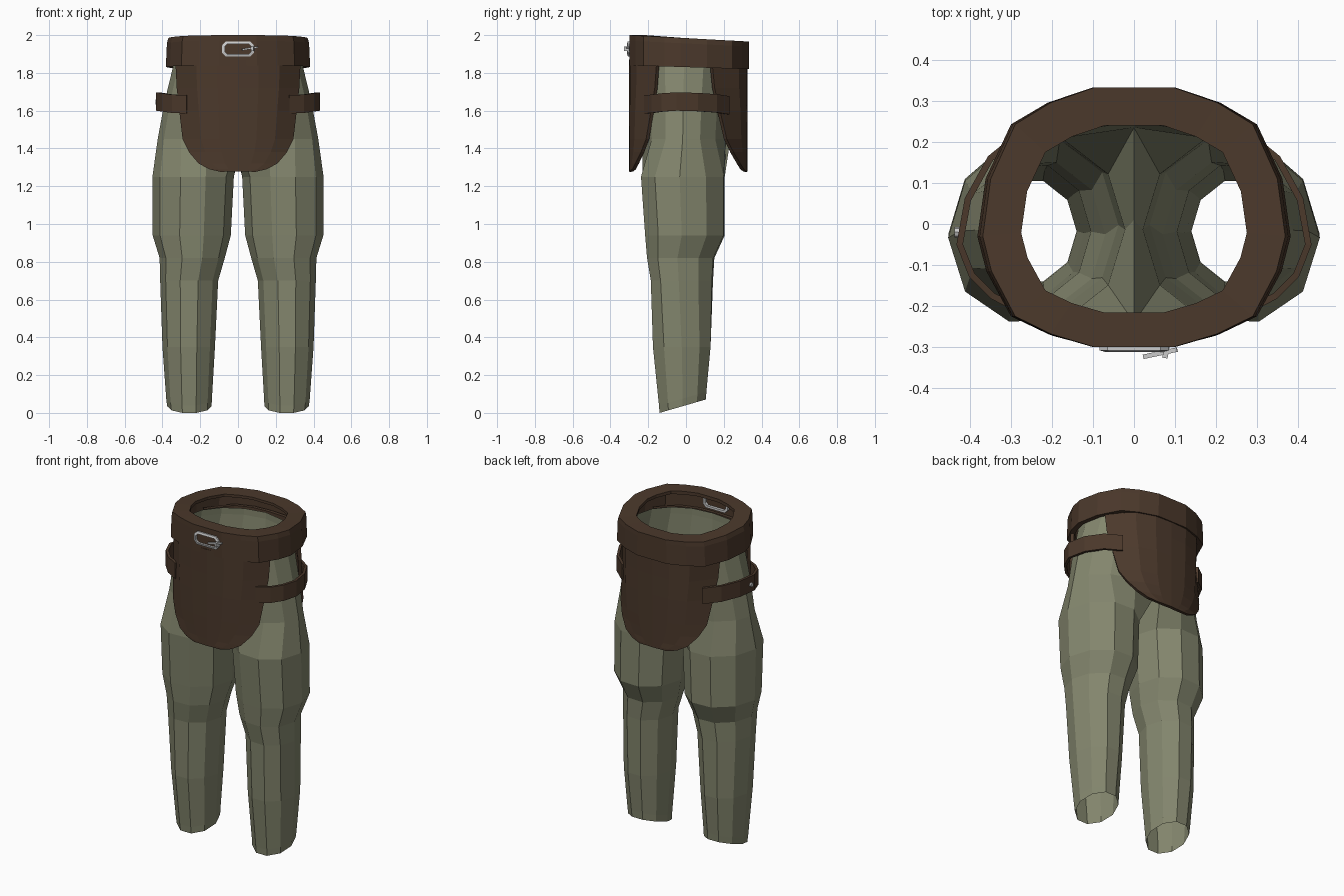
import bpy, bmesh
from math import cos, sin, pi, radians

if "Cube" in bpy.data.objects:
    bpy.data.objects.remove(bpy.data.objects["Cube"])


def material(name, rgb):
    m = bpy.data.materials.new(name)
    m.diffuse_color = (*rgb, 1)
    m.use_nodes = True
    m.node_tree.nodes["Principled BSDF"].inputs["Base Color"].default_value = m.diffuse_color
    return m


CLOTH = material("olive_cloth", (0.23, 0.24, 0.155))
LEATHER = material("brown_leather", (0.07, 0.04, 0.024))
METAL = material("grey_metal", (0.55, 0.55, 0.56))


def make(name, verts, faces, mat, thick=0, mirror=False):
    me = bpy.data.meshes.new(name)
    me.from_pydata(verts, [], faces)
    bm = bmesh.new()
    bm.from_mesh(me)
    bmesh.ops.recalc_face_normals(bm, faces=bm.faces)
    bm.to_mesh(me)
    bm.free()
    me.materials.append(mat)
    ob = bpy.data.objects.new(name, me)
    bpy.context.collection.objects.link(ob)
    if mirror:
        ob.modifiers.new("mirror", 'MIRROR')
    if thick:
        s = ob.modifiers.new("thickness", 'SOLIDIFY')
        s.thickness, s.offset = thick, 0
    return ob


def loft(rows, closed):
    """Quads between successive rows of equal length."""
    n = len(rows[0])
    verts = [p for r in rows for p in r]
    faces = [(a * n + i, a * n + (i + 1) % n, (a + 1) * n + (i + 1) % n, (a + 1) * n + i)
             for a in range(len(rows) - 1) for i in range(n if closed else n - 1)]
    return verts, faces


def lerp(table, x):
    for (x0, y0), (x1, y1) in zip(table, table[1:]):
        if x <= x1:
            return y0 + (y1 - y0) * (x - x0) / (x1 - x0)
    return table[-1][1]


# Trousers: ten-sided leg rings (z, inner x, outer x, front y, back y)
legs = [(0, .14, .375, -.14, .105), (.04, .138, .38, -.143, .108), (.35, .122, .40, -.175, .13),
        (.70, .105, .412, -.18, .143), (.82, .07, .415, -.20, .15),
        (.94, .038, .452, -.21, .205), (1.25, .022, .453, -.232, .205)]
rows = []
for k, (z, xi, xo, yf, yb) in enumerate(legs):
    row = []
    for i in range(10):
        a = pi + i * pi / 5
        x = (xi + xo) / 2 + (xo - xi) / 2 * cos(a)
        y = (yf + yb) / 2 + (yb - yf) / 2 * sin(a) / .951
        y -= .02 * max(0, cos(a)) * (z > .5)
        hem = (y + .14) * .29 if k < 2 else 0
        row.append((x, y, z + hem))
    rows.append(row)


# Hip rings are half ellipses; vertex 0 of the lowest one is the crotch
def hip(z, hx, yf, yb):
    pts = []
    for i in range(9):
        a = -pi / 2 + i * pi / 8
        pts.append((hx * max(0, cos(a)) if 0 < i < 8 else 0,
                    (yf + yb) / 2 + (yb - yf) / 2 * sin(a) - .015 * cos(a), z))
    return pts


rows.append([(0, .01, 1.34)] + hip(1.45, .425, -.24, .235))
verts, faces = loft(rows, True)
top = len(verts) - 9
for ring in [(1.65, .388, -.25, .25), (1.84, .342, -.26, .27), (1.88, .335, -.26, .27)]:
    start = len(verts)
    verts += hip(*ring)
    faces += [(top + i, top + i + 1, start + i + 1, start + i) for i in range(8)]
    top = start
make("trousers", verts, faces, CLOTH, mirror=True)

# Belt: faceted ring with a wide flat top rim
half = [(.1, -.3), (.21, -.268), (.3, -.225), (.36, -.115), (.382, -.03),
        (.362, .11), (.3, .243), (.21, .296), (.1, .333)]
outline = half + [(-x, y) for x, y in reversed(half)]


def belt_ring(s, front, back):
    return [(x * s, y * (s if s < .95 else 1), front + (back - front) * (y + .3) / .633)
            for x, y in outline]


make("belt", *loft([belt_ring(.91, 1.845, 1.825), belt_ring(1, 1.84, 1.82),
                    belt_ring(.985, 1.97, 1.94), belt_ring(.965, 2.0, 1.966),
                    belt_ring(.72, 2.0, 1.966), belt_ring(.72, 1.98, 1.95)], True), LEATHER)

# Front and back flaps: rounded tongues wrapped around the hips
widths = [(1.87, .325), (1.72, .318), (1.6, .305), (1.45, .288), (1.38, .255), (1.32, .205),
          (1.29, .15), (1.277, .09)]
curves = {"front_flap": [(0, -.293), (.1, -.288), (.2, -.262), (.28, -.215), (.33, -.14)],
          "back_flap": [(0, .316), (.1, .312), (.2, .282), (.28, .225), (.33, .12)]}
for name, curve in curves.items():
    grid = [[(w * t / 3, lerp(curve, abs(w * t / 3)), z) for t in range(-3, 4)]
            for z, w in widths]
    make(name, *loft(grid, False), LEATHER, thick=.02)

# Side straps joining the flaps
path = [(.27, -.215, 1.585), (.345, -.175, 1.588), (.395, -.125, 1.595), (.425, -.05, 1.60),
        (.405, .06, 1.597), (.35, .16, 1.59), (.27, .225, 1.58)]
for side, name in ((1, "right_strap"), (-1, "left_strap")):
    grid = [[(x * side, y, z + h) for x, y, z in path] for h in (0, .097)]
    make(name, *loft(grid, False), LEATHER, thick=.016)

# Strap rivet
bpy.ops.mesh.primitive_cylinder_add(vertices=8, radius=.013, depth=.016,
                                    location=(-.43, -.02, 1.645), rotation=(0, pi / 2, 0))
rivet = bpy.context.object
rivet.name = "strap_rivet"
rivet.data.materials.append(METAL)


# Buckle: chamfered rectangular frame, prong and hinge
def octagon(w, h, c, y):
    q = [(w, h - c), (w - c, h), (-w + c, h), (-w, h - c),
         (-w, -h + c), (-w + c, -h), (w - c, -h), (w, -h + c)]
    return [(x, y, 1.927 + z) for x, z in q]


make("buckle_frame", *loft([octagon(.084, .04, .02, -.284), octagon(.084, .04, .02, -.308),
                            octagon(.07, .027, .014, -.312), octagon(.07, .027, .014, -.284),
                            octagon(.084, .04, .02, -.284)], True), METAL)


def bar(name, loc, size, rot):
    bpy.ops.mesh.primitive_cube_add(size=1, location=loc, rotation=rot)
    ob = bpy.context.object
    ob.name, ob.scale = name, size
    ob.data.materials.append(METAL)


bar("buckle_prong", (.064, -.315, 1.93), (.085, .011, .009), (0, radians(-9), radians(12)))
bar("buckle_hinge", (.078, -.313, 1.928), (.013, .028, .026), (0, 0, radians(-12)))
